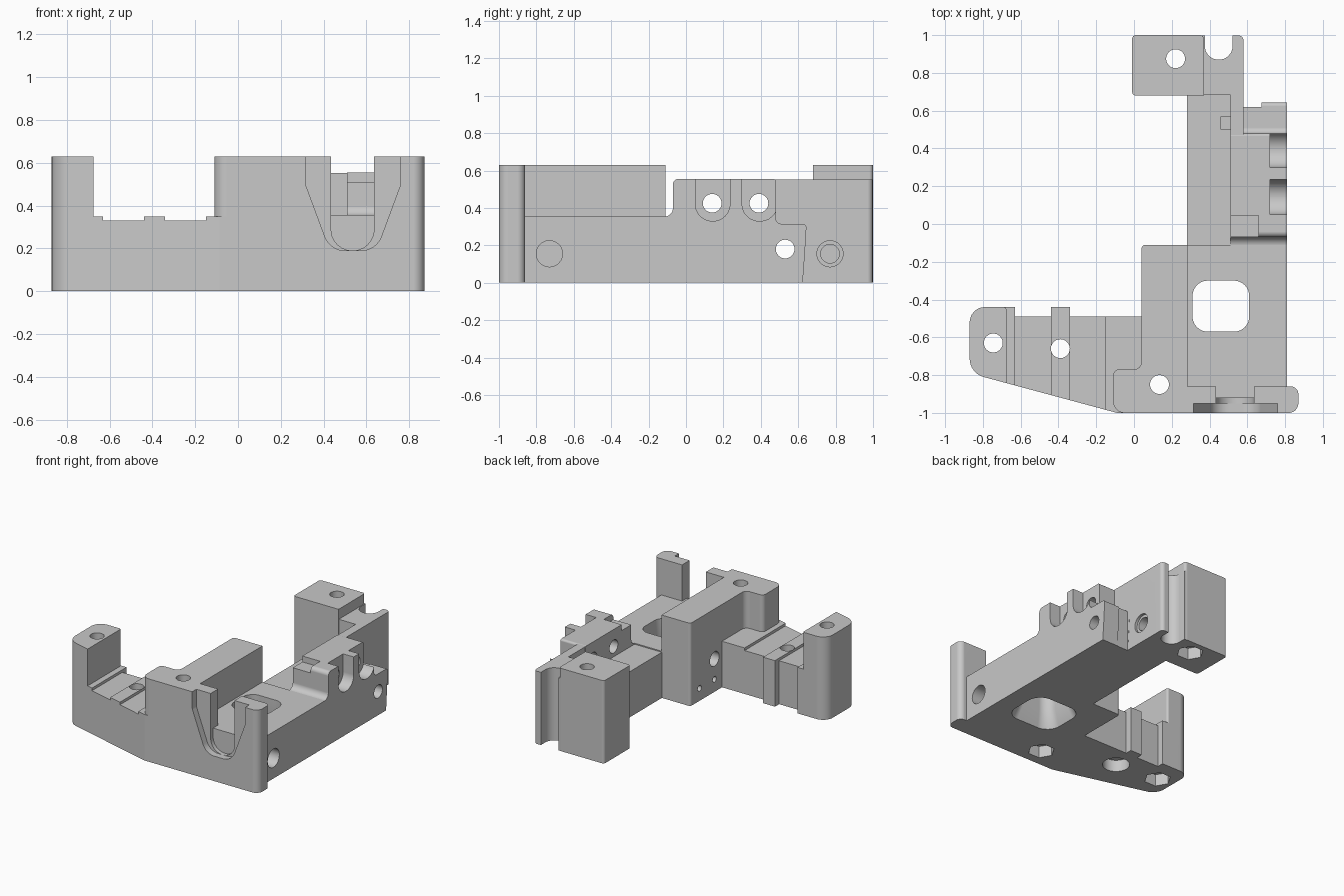
import bpy, bmesh, math
from mathutils import Vector

old = bpy.data.objects.get("Cube")
if old:
    bpy.data.objects.remove(old, do_unlink=True)

grey = bpy.data.materials.new("matte_grey")
grey.use_nodes = True
grey.diffuse_color = (0.58, 0.58, 0.58, 1)
grey.node_tree.nodes["Principled BSDF"].inputs["Base Color"].default_value = (0.58, 0.58, 0.58, 1)


def rounded(points, steps=8):
    """Outline with an optional third value per point: the corner radius."""
    out = []
    for i, pt in enumerate(points):
        p = Vector(pt[:2])
        if len(pt) < 3:
            out.append(p)
            continue
        u = (Vector(points[i - 1][:2]) - p).normalized()
        v = (Vector(points[(i + 1) % len(points)][:2]) - p).normalized()
        r, half = pt[2], u.angle(v) / 2
        centre = p + (u + v).normalized() * (r / math.sin(half))
        a = p + u * (r / math.tan(half)) - centre
        b = p + v * (r / math.tan(half)) - centre
        out += [centre + a.lerp(b, k / steps).normalized() * r for k in range(steps + 1)]
    return out


def prism(name, axis, points, lo, hi, flare=1):
    """Extrude an outline along an axis; x takes (y, z), y takes (x, z), z takes (x, y)."""
    place = {"x": lambda p, w: (w, p.x, p.y),
             "y": lambda p, w: (p.x, w, p.y),
             "z": lambda p, w: (p.x, p.y, w)}[axis]
    outline = rounded(points)
    n = len(outline)
    middle = sum(outline, Vector((0, 0))) / n
    bm = bmesh.new()
    low = [bm.verts.new(place(middle + (p - middle) * flare, lo)) for p in outline]
    top = [bm.verts.new(place(p, hi)) for p in outline]
    bm.faces.new(low)
    bm.faces.new(top)
    for i in range(n):
        j = (i + 1) % n
        bm.faces.new((low[i], low[j], top[j], top[i]))
    bmesh.ops.recalc_face_normals(bm, faces=bm.faces)
    mesh = bpy.data.meshes.new(name)
    bm.to_mesh(mesh)
    bm.free()
    mesh.materials.append(grey)
    obj = bpy.data.objects.new(name, mesh)
    bpy.context.collection.objects.link(obj)
    return obj


def box(name, x0, x1, y0, y1, z0, z1):
    return prism(name, "z", [(x0, y0), (x1, y0), (x1, y1), (x0, y1)], z0, z1)


def hole(name, axis, u, v, r, lo, hi, sides=32):
    ring = [(u + r * math.cos(math.tau * i / sides), v + r * math.sin(math.tau * i / sides))
            for i in range(sides)]
    return prism(name, axis, ring, lo, hi)


def combine(body, tool, operation):
    tool.hide_render = True
    mod = body.modifiers.new(tool.name, "BOOLEAN")
    mod.operation, mod.solver, mod.object = operation, "EXACT", tool
    bpy.context.view_layer.objects.active = body
    bpy.ops.object.modifier_apply(modifier=mod.name)
    bpy.data.objects.remove(tool, do_unlink=True)


# Central block with its L-shaped plan
body = prism("bracket_body", "z", [(-.11, -1, .06), (.283, -1), (.283, -.11), (.04, -.11, .02),
                                   (.04, -.77, .04), (-.11, -.77, .03)], -.01, .63)

parts = [
    # Side arm with its end pillar and cross ridge
    prism("side_arm", "z", [(-.87, -.79, .1), (-.09, -1, .05), (.1, -1), (.1, -.49),
                            (-.63, -.49), (-.63, -.44), (-.87, -.44, .08)], 0, .35),
    prism("end_pillar", "z", [(-.87, -.79, .1), (-.675, -.8425), (-.675, -.44, .015),
                              (-.87, -.44, .08)], 0, .63),
    box("arm_ridge", -.44, -.34, -.6, -.44, 0, .35),
    # Front wall and floors
    prism("front_wall", "z", [(.2, -1), (.87, -1, .05), (.87, -.86, .04), (.2, -.86)], 0, .63),
    box("main_floor", .2, .81, -.95, -.11, 0, .355),
    box("rear_floor", .28, .55, -.2, .72, 0, .347),
    # Stepped side wall, rear fin with its bridge, and rear block
    prism("side_wall", "x", [(-.15, 0), (.62, 0), (.635, .15), (.645, .315, .02), (.48, .315, .03),
                             (.48, .555, .015), (-.07, .555, .03), (-.07, .354, .045),
                             (-.15, .354)], .51, .809),
    prism("rear_fin", "z", [(.512, .44), (.58, .44), (.58, .998, .027), (.34, .998), (.34, .683),
                            (.512, .683)], 0, .553),
    prism("rear_block", "z", [(-.01, .68, .02), (.37, .68), (.37, 1, .02),
                              (-.01, 1, .02)], 0, .63),
]
# Staggered feet keep the joints clean; they are trimmed level afterwards
for i, part in enumerate(parts):
    for vert in part.data.vertices:
        if vert.co.z < .001:
            vert.co.z -= .02 + .005 * i
    combine(body, part, "UNION")

cutters = [
    box("base_trim", -2, 2, -2, 2, -1, 0),
    # Shallow channels across the arm
    box("arm_channel_outer", -.63, -.44, -1.1, -.3, .33, .4),
    box("arm_channel_inner", -.34, -.15, -1.1, -.3, .33, .4),
    # Stepped notch in the front wall
    prism("tapered_recess", "y", [(.315, .7), (.315, .5, .05), (.43, .19, .1), (.645, .19, .1),
                                  (.76, .5, .05), (.76, .7)], -1.1, -.95),
    prism("round_notch", "y", [(.435, .7), (.435, .19, .098), (.635, .19, .098),
                               (.635, .7)], -1.1, -.92),
    box("notch_opening", .435, .635, -1.1, -.8, .355, .7),
    # Window in the floor, flared underneath
    prism("floor_window", "z", [(.31, -.57, .08), (.61, -.57, .08), (.61, -.3, .08),
                                (.31, -.3, .08)], -.1, .5),
    prism("window_flare", "z", [(.31, -.57, .08), (.61, -.57, .08), (.61, -.3, .08),
                                (.31, -.3, .08)], -.01, .12, 1.36),
    # Groove beside the rear fin
    prism("rear_groove", "z", [(.375, 1.1), (.375, .87, .072), (.522, .87, .072),
                               (.522, 1.1)], -.1, .6),
    # Steps and nut slot on the side wall
    box("wall_step", .5, .66, -.2, .045, .51, .6),
    box("wall_end_step", .581, .675, .62, .7, -.1, .4),
    box("nut_slot", .46, .51, .5, .57, .1, .5),
    # Blind holes
    hole("front_side_hole", "x", -.73, .155, .07, .6, .9),
    hole("rear_side_hole", "x", .77, .155, .05, .4, .7),
    hole("rear_side_counterbore", "x", .77, .155, .07, .56, .7),
    hole("block_hole", "x", -.4, .25, .055, -.05, .2),
]
# Round-bottomed slots and cross holes in the side wall
for y0, y1 in ((.05, .235), (.3, .488)):
    cutters.append(prism("wall_slot", "x", [(y0, .7), (y0, .33, .09), (y1, .33, .09), (y1, .7)], .72, .9))
for y, z in ((.14, .425), (.39, .425), (.53, .18)):
    cutters.append(hole("cross_hole", "x", y, z, .05, .2, .9))
for y in (-.22, -.4):
    cutters.append(hole("small_hole", "x", y, .095, .022, -.05, .15))
# Upright bolt holes, with hexagonal or round seats underneath
for x, y, sides in ((-.745, -.63, 6), (-.39, -.66, 32), (.135, -.85, 6), (.22, .875, 6)):
    cutters.append(hole("bolt_hole", "z", x, y, .05, -.1, .8))
    cutters.append(hole("bolt_seat", "z", x, y, .095, -.1, .09, sides))
for cutter in cutters:
    combine(body, cutter, "DIFFERENCE")

# Smooth curves with flat, even faces
bpy.ops.object.select_all(action="DESELECT")
body.select_set(True)
bpy.context.view_layer.objects.active = body
bpy.ops.object.shade_smooth_by_angle(angle=math.radians(30))
body.modifiers.new("even_normals", "WEIGHTED_NORMAL").keep_sharp = True
